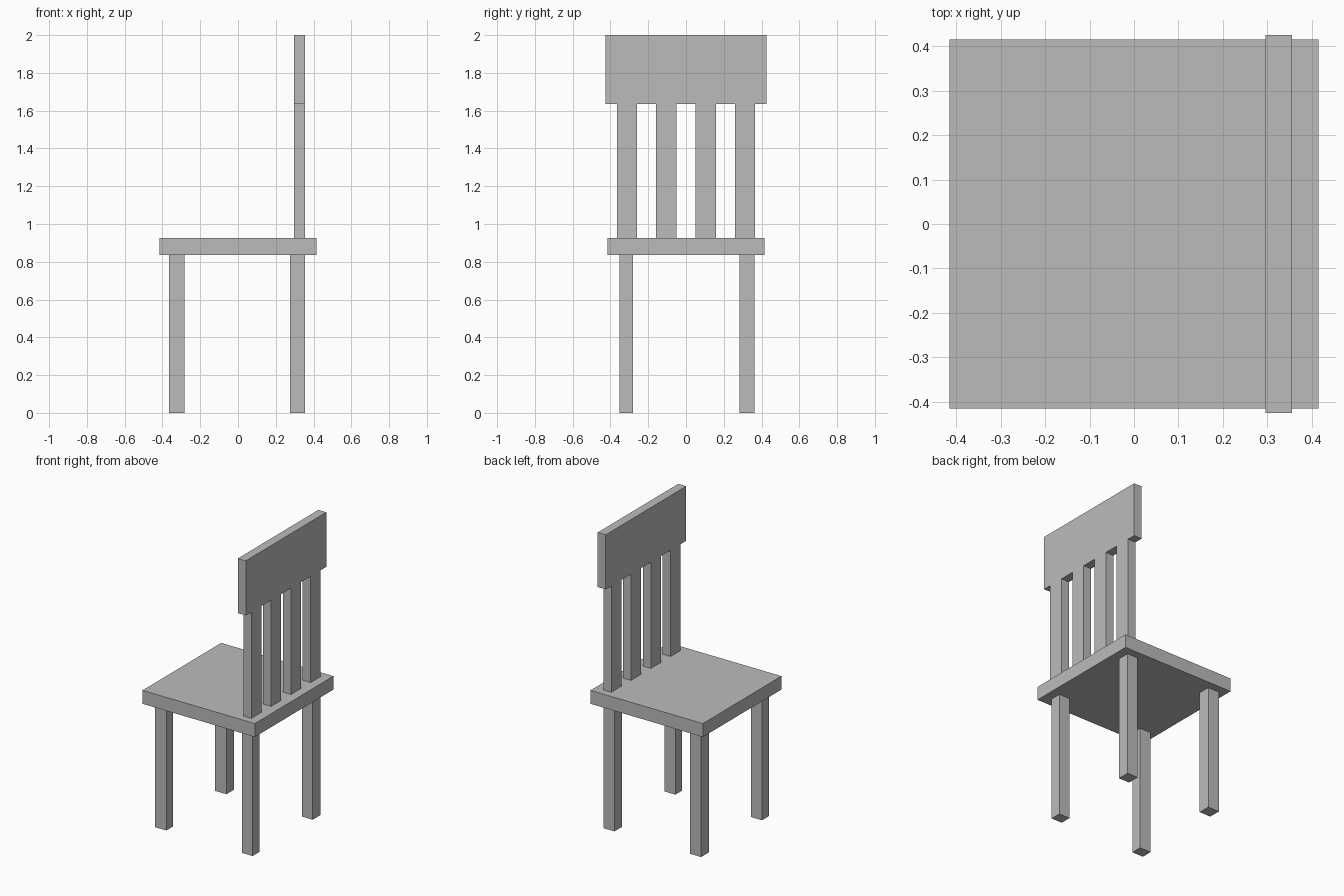
import bpy

cube = bpy.data.objects.get("Cube")
if cube:
    bpy.data.objects.remove(cube, do_unlink=True)

# Single plain grey for the whole chair
grey = bpy.data.materials.new("plain grey")
grey.use_nodes = True
colour = (0.5, 0.5, 0.5, 1)
grey.diffuse_color = colour
for node in grey.node_tree.nodes:
    if node.type == 'BSDF_PRINCIPLED':
        node.inputs["Base Color"].default_value = colour


def box(name, x, y, z):
    """Box spanning the (low, high) range on each axis."""
    spans = (x, y, z)
    bpy.ops.mesh.primitive_cube_add(size=1, location=[(a + b) / 2 for a, b in spans])
    part = bpy.context.object
    part.name = name
    part.scale = [b - a for a, b in spans]
    bpy.ops.object.transform_apply(location=False, rotation=False, scale=True)
    part.data.materials.append(grey)
    return part


SEAT_LOW, SEAT_TOP, RAIL_LOW = 0.835, 0.925, 1.635
BACK_X = (0.296, 0.355)

# Seat slab
box("seat", (-0.415, 0.415), (-0.415, 0.415), (SEAT_LOW, SEAT_TOP))

# Four legs
for x_name, x in (("front", (-0.366, -0.283)), ("rear", (0.275, 0.355))):
    for y_name, y in (("right", (-0.353, -0.28)), ("left", (0.282, 0.363))):
        box(f"{x_name}_{y_name}_leg", x, y, (0, SEAT_LOW))

# Backrest slats, evenly spaced
for i in range(4):
    centre = (i - 1.5) * 0.209
    box(f"back_slat_{i + 1}", BACK_X, (centre - 0.053, centre + 0.053), (SEAT_TOP, RAIL_LOW))

# Wide top rail
box("top_rail", BACK_X, (-0.425, 0.425), (RAIL_LOW, 2.0))
